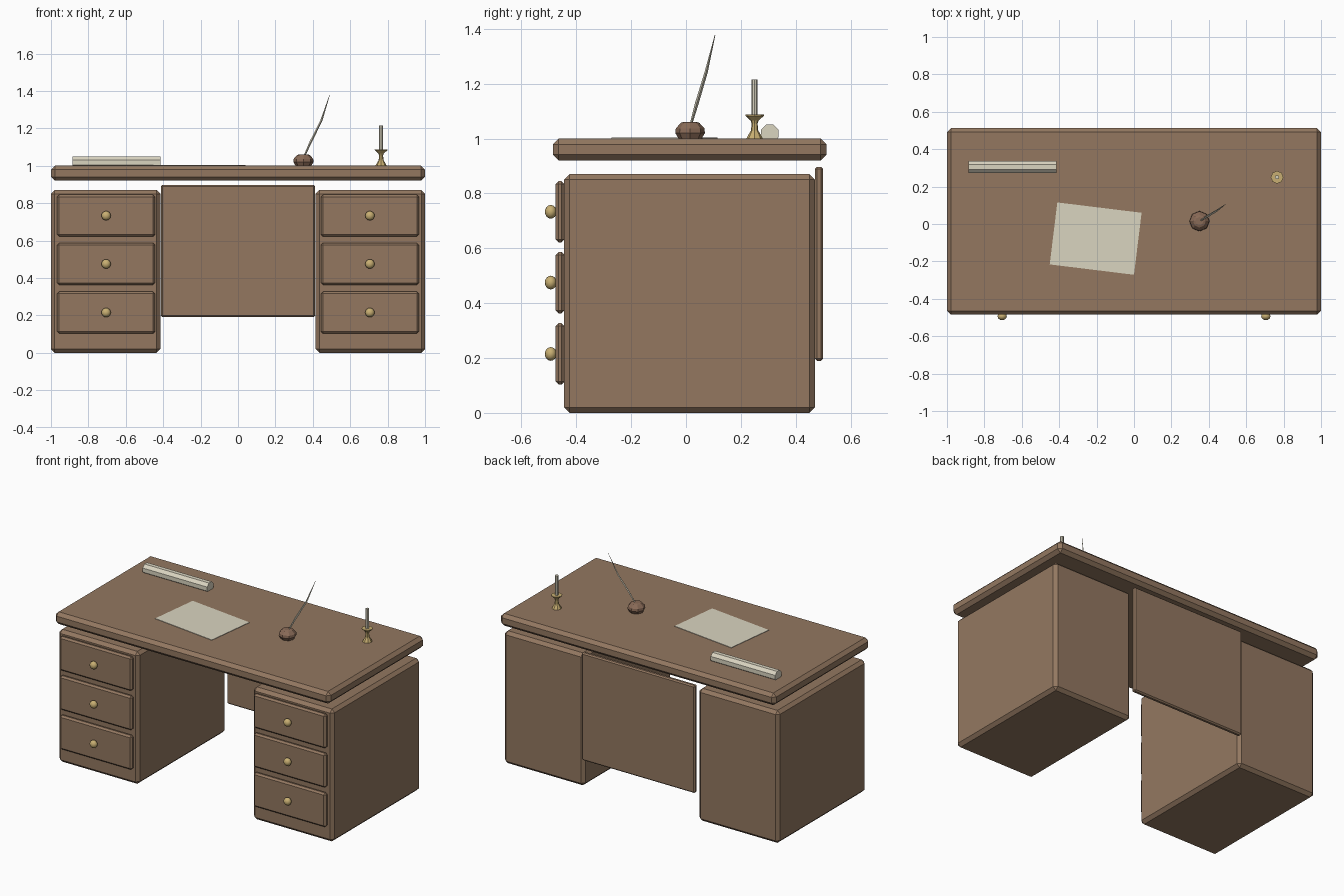
import bpy, bmesh, math
from mathutils import Vector, Matrix

if "Cube" in bpy.data.objects:
    bpy.data.objects.remove(bpy.data.objects["Cube"])


def material(name, rgb):
    m = bpy.data.materials.new(name)
    m.diffuse_color = (*rgb, 1)
    m.use_nodes = True
    m.node_tree.nodes["Principled BSDF"].inputs["Base Color"].default_value = m.diffuse_color
    return m


WOOD = material("brown wood", (0.292, 0.187, 0.118))
CLAY = material("dark clay", (0.25, 0.145, 0.095))
BRASS = material("brass", (0.58, 0.43, 0.17))
PAPER = material("cream paper", (0.70, 0.66, 0.53))


def add_object(name, bm, mat):
    bmesh.ops.recalc_face_normals(bm, faces=bm.faces[:])
    me = bpy.data.meshes.new(name)
    bm.to_mesh(me)
    bm.free()
    me.materials.append(mat)
    ob = bpy.data.objects.new(name, me)
    bpy.context.collection.objects.link(ob)
    return ob


def box(name, lo, hi, bevel, mat=WOOD):
    """Chamfered box between two corners."""
    lo, hi = Vector(lo), Vector(hi)
    bm = bmesh.new()
    bmesh.ops.create_cube(bm, size=1, matrix=Matrix.Translation((lo + hi) / 2)
                          @ Matrix.Diagonal((*(hi - lo), 1)))
    if bevel:
        bmesh.ops.bevel(bm, geom=bm.edges[:], offset=bevel, segments=1, affect='EDGES')
    return add_object(name, bm, mat)


def tube(name, rings, sides, mat, axis=2, phase=0.0):
    """Capped loft of (centre, radius) rings lying square to one axis."""
    bm = bmesh.new()
    u, v = [Vector([float(i == (axis + k) % 3) for i in range(3)]) for k in (1, 2)]
    loops = []
    for c, r in rings:
        angles = [2 * math.pi * i / sides + phase for i in range(sides)]
        loops.append([bm.verts.new(Vector(c) + r * (u * math.cos(a) + v * math.sin(a)))
                      for a in angles])
    for a, b in zip(loops, loops[1:]):
        for i in range(sides):
            j = (i + 1) % sides
            bm.faces.new((a[i], a[j], b[j], b[i]))
    bm.faces.new(loops[0])
    bm.faces.new(loops[-1])
    return add_object(name, bm, mat)


def upright(name, x, y, profile, sides, mat):
    return tube(name, [((x, y, z), r) for r, z in profile], sides, mat)


# Desk top and back panel
box("desk_top", (-1, -0.485, 0.92), (1, 0.512, 1.0), 0.021)
box("back_panel", (-0.412, 0.47, 0.19), (0.412, 0.5, 0.897), 0.008)

# Two pedestals, each with three drawers and knobs
for side, s in (("left", -1), ("right", 1)):
    x0, x1 = sorted((0.415 * s, s))
    box(side + "_pedestal", (x0, -0.445, 0), (x1, 0.47, 0.87), 0.02)
    d0, d1 = sorted((0.443 * s, 0.967 * s))
    for n, z in enumerate((0.215, 0.475, 0.733)):
        box(f"{side}_drawer_{n}", (d0, -0.475, z - 0.112), (d1, -0.443, z + 0.112), 0.011)
        bm = bmesh.new()
        bmesh.ops.create_uvsphere(bm, u_segments=12, v_segments=8, radius=0.025,
                                  matrix=Matrix.Translation((0.705 * s, -0.493, z))
                                  @ Matrix.Diagonal((1, 0.86, 1, 1)))
        knob = add_object(f"{side}_knob_{n}", bm, BRASS)
        for f in knob.data.polygons:
            f.use_smooth = True

# Loose sheet and rolled scroll
sheet = box("paper_sheet", (-0.227, -0.167, 0), (0.227, 0.167, 0.003), 0, PAPER)
sheet.location = (-0.205, -0.078, 1.0)
sheet.rotation_euler.z = math.radians(-7)
tube("paper_scroll", [((-0.885, 0.305, 1.018), 0.035), ((-0.415, 0.305, 1.018), 0.035)],
     8, PAPER, axis=0, phase=math.pi / 8)

# Inkwell and quill
upright("inkwell", 0.35, 0.015,
        [(0.042, 1.0), (0.054, 1.02), (0.052, 1.037), (0.034, 1.057), (0.022, 1.061)], 8, CLAY)
tube("quill", [((0.345, 0.012, 1.03), 0.004), ((0.39, 0.04, 1.13), 0.007),
               ((0.445, 0.073, 1.24), 0.006), ((0.49, 0.106, 1.378), 0.0012)], 4, PAPER)

# Candlestick and candle
upright("candlestick", 0.765, 0.25,
        [(0.03, 1.0), (0.026, 1.008), (0.013, 1.03), (0.011, 1.055), (0.014, 1.065),
         (0.034, 1.083), (0.034, 1.087)], 8, BRASS)
upright("candle", 0.765, 0.25, [(0.011, 1.08), (0.011, 1.215)], 8, PAPER)
